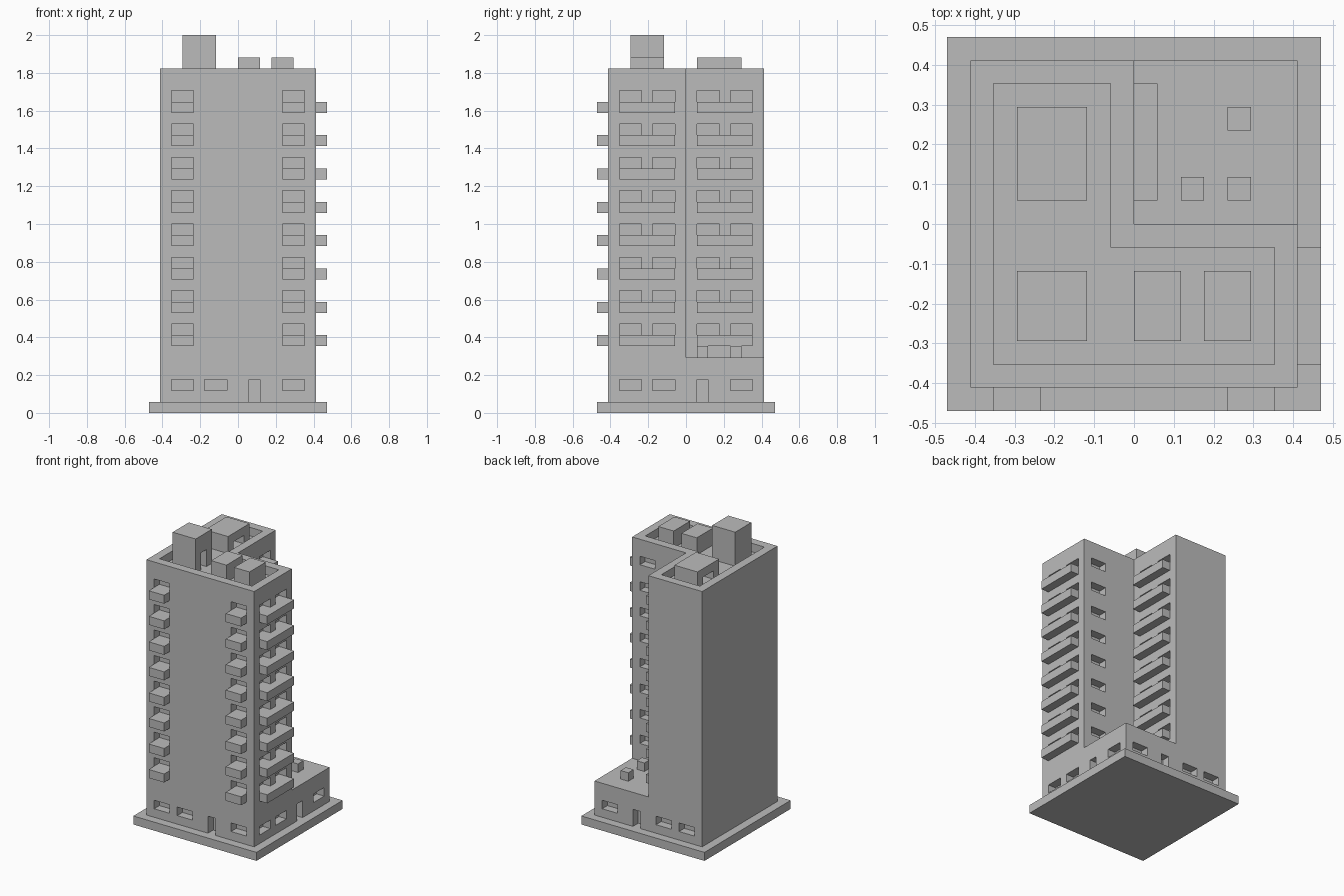
import bpy
import bmesh

U = 2 / 34          # one building module
FLOORS = range(6, 28, 3)
DEPTH = 0.98        # depth of window and door recesses

if "Cube" in bpy.data.objects:
    bpy.data.objects.remove(bpy.data.objects["Cube"])

concrete = bpy.data.materials.new("grey concrete")
concrete.use_nodes = True
grey = (0.5, 0.5, 0.5, 1)
concrete.diffuse_color = grey
concrete.node_tree.nodes["Principled BSDF"].inputs["Base Color"].default_value = grey


def add_prism(bm, outline, z0, z1):
    """Extrude a counter-clockwise outline between two heights."""
    face = bm.faces.new([bm.verts.new((x * U, y * U, z0 * U)) for x, y in outline])
    top = bmesh.ops.extrude_face_region(bm, geom=[face])["geom"]
    for v in top:
        if isinstance(v, bmesh.types.BMVert):
            v.co.z = z1 * U
    bmesh.ops.recalc_face_normals(bm, faces=bm.faces)


def rect(x0, x1, y0, y1):
    return [(x0, y0), (x1, y0), (x1, y1), (x0, y1)]


def make(name, prisms):
    """Create one object from (outline, bottom, top) prisms."""
    bm = bmesh.new()
    for prism in prisms:
        add_prism(bm, *prism)
    mesh = bpy.data.meshes.new(name)
    bm.to_mesh(mesh)
    bm.free()
    mesh.materials.append(concrete)
    obj = bpy.data.objects.new(name, mesh)
    bpy.context.collection.objects.link(obj)
    return obj


def on_wall(side, wall, a, b, near, far):
    """Rectangle spanning a..b along a wall, from near to far measured outward."""
    sign = 1 if side[0] == "+" else -1
    lo, hi = sorted((wall + sign * near, wall + sign * far))
    return rect(lo, hi, a, b) if side[1] == "x" else rect(a, b, lo, hi)


def recess(side, wall, a, b, z0, z1):
    return on_wall(side, wall, a, b, -DEPTH, 0.5), z0, z1


def carve(obj, prisms):
    """Subtract the prisms and bake the result."""
    cutter = make("cutter", prisms)
    cutter.hide_render = True
    mod = obj.modifiers.new("openings", "BOOLEAN")
    mod.operation = "DIFFERENCE"
    mod.solver = "EXACT"
    mod.object = cutter
    bpy.context.view_layer.update()
    graph = bpy.context.evaluated_depsgraph_get()
    baked = bpy.data.meshes.new_from_object(obj.evaluated_get(graph))
    obj.modifiers.clear()
    obj.data = baked
    obj.data.name = obj.name
    bpy.data.objects.remove(cutter)


# Ground slab, L-shaped tower and low corner wing
make("ground_slab", [(rect(-8, 8, -8, 8), 0, 1)])
tower_plan = [(-7, -7), (7, -7), (7, 0), (0, 0), (0, 7), (-7, 7)]
roof_plan = [(-6, -6), (6, -6), (6, -1), (-1, -1), (-1, 6), (-6, 6)]
tower = make("tower", [(tower_plan, 1, 31)])
wing = make("low_wing", [(rect(0, 7, 0, 7), 1, 5)])

# Ground floor windows and doors
left_pair = [(-6, -4), (-3, -1)]
tower_cuts = [(roof_plan, 30, 32)]
for a, b in left_pair + [(4, 6)]:
    tower_cuts.append(recess("-y", -7, a, b, 2, 3))
for a, b in left_pair:
    tower_cuts.append(recess("+x", 7, a, b, 2, 3))
    tower_cuts.append(recess("+y", 7, a, b, 2, 3))
tower_cuts.append(recess("-y", -7, 1, 2, 1, 3))
wing_cuts = []
for side in ("+x", "+y"):
    wing_cuts.append(recess(side, 7, 4, 6, 2, 3))
    wing_cuts.append(recess(side, 7, 1, 2, 1, 3))

# Upper floor windows with their balconies
front_balconies, side_balconies, court_balconies = [], [], []
for z in FLOORS:
    for a, b in [(-6, -4), (4, 6)]:
        tower_cuts.append(recess("-y", -7, a, b, z + 1, z + 2))
        front_balconies.append((on_wall("-y", -7, a, b, 0, 1), z, z + 1))
    for a, b in left_pair:
        tower_cuts.append(recess("+x", 7, a, b, z + 1, z + 2))
        tower_cuts.append(recess("+x", 0, -b, -a, z + 1, z + 2))
    tower_cuts.append(recess("+y", 0, 4, 6, z + 1, z + 2))
    side_balconies.append((on_wall("+x", 7, -6, -1, 0, 1), z, z + 1))
    court_balconies.append((on_wall("+x", 0, 1, 6, 0, 1), z, z + 1))
carve(tower, tower_cuts)
carve(wing, wing_cuts)
make("front_balconies", front_balconies)
make("side_balconies", side_balconies)
make("courtyard_balconies", court_balconies)

# Rooftop stair tower with a door, and plant room with a passage
stair = make("stair_tower", [(rect(-5, -2, -5, -2), 30, 34)])
carve(stair, [(rect(-2 - DEPTH, -1, -4, -3), 29.99, 32)])
plant = make("plant_room", [(rect(-5, -2, 1, 5), 30, 32)])
carve(plant, [(rect(-6, -1, 2, 4), 29.99, 31)])

# Rooftop units and vents on the low wing
make("roof_units", [(rect(x, x + 2, -5, -2), 30, 32) for x in (0, 3)])
make("wing_vents", [(rect(x, x + 1, y, y + 1), 5, 6) for x, y in [(2, 1), (4, 1), (4, 4)]])
